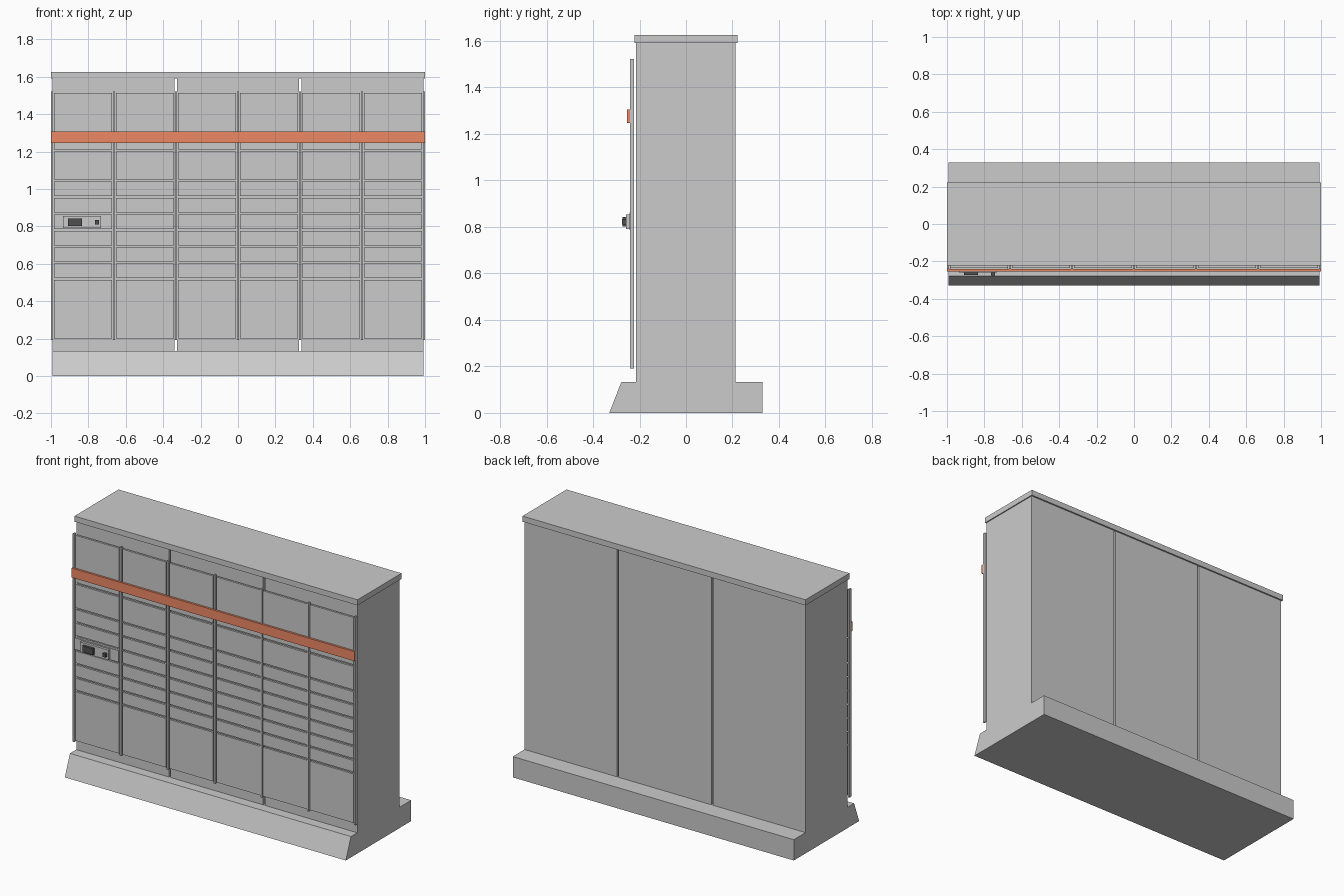
import bpy, bmesh

if "Cube" in bpy.data.objects:
    bpy.data.objects.remove(bpy.data.objects["Cube"])


def material(name, color):
    m = bpy.data.materials.new(name)
    m.diffuse_color = color
    m.use_nodes = True
    m.node_tree.nodes["Principled BSDF"].inputs["Base Color"].default_value = m.diffuse_color
    return m


def extrude_x(name, profile, x0, x1, mat=None):
    """Extrude a closed (y, z) profile from x0 to x1."""
    bm = bmesh.new()
    face = bm.faces.new([bm.verts.new((x0, y, z)) for y, z in profile])
    ext = bmesh.ops.extrude_face_region(bm, geom=[face])
    verts = [v for v in ext["geom"] if isinstance(v, bmesh.types.BMVert)]
    bmesh.ops.translate(bm, verts=verts, vec=(x1 - x0, 0, 0))
    bmesh.ops.recalc_face_normals(bm, faces=bm.faces)
    mesh = bpy.data.meshes.new(name)
    bm.to_mesh(mesh)
    bm.free()
    ob = bpy.data.objects.new(name, mesh)
    bpy.context.collection.objects.link(ob)
    if mat:
        mesh.materials.append(mat)
    return ob


def box(name, x, y, z, mat=None):
    return extrude_x(name, [(y[0], z[0]), (y[1], z[0]), (y[1], z[1]), (y[0], z[1])], x[0], x[1], mat)


orange = material("orange", (0.85, 0.25, 0.13, 1))
dark = material("dark", (0.08, 0.08, 0.08, 1))

# Plinth with sloped front
extrude_x("plinth", [(-0.33, 0), (0.33, 0), (0.33, 0.133), (-0.278, 0.133)], -0.993, 0.993)

# Three cabinets with narrow see-through gaps, and the roof slab
for i in range(3):
    cx = (i - 1) * 0.666
    box(f"cabinet_{i + 1}", (cx - 0.327, cx + 0.327), (-0.214, 0.212), (0.133, 1.59))
box("roof", (-1, 1), (-0.222, 0.222), (1.59, 1.626))

# Vertical rails between door columns
pitch = 0.3315
for i in range(7):
    x = (i - 3) * pitch
    box(f"rail_{i + 1}", (x - 0.0055, x + 0.0055), (-0.241, -0.223), (0.192, 1.522))

# Door grid: six columns, nine rows separated by thin gaps
seams = [0.195, 0.52, 0.606, 0.692, 0.78, 0.868, 0.957, 1.045, 1.206, 1.519]
for c in range(6):
    x = (c - 2.5) * pitch
    for r in range(9):
        box(f"door_{c + 1}_{r + 1}", (x - 0.154, x + 0.154), (-0.236, -0.223),
            (seams[r] + 0.006, seams[r + 1] - 0.006))

# Coloured band across the front
box("band", (-1, 1), (-0.253, -0.240), (1.246, 1.306), orange)

# Control console on the left column
box("console_back", (-0.984, -0.676), (-0.243, -0.234), (0.787, 0.861))
box("console_panel", (-0.936, -0.733), (-0.258, -0.242), (0.79, 0.854))
box("console_screen", (-0.908, -0.834), (-0.274, -0.257), (0.802, 0.842), dark)
box("console_reader", (-0.764, -0.744), (-0.276, -0.257), (0.811, 0.833), dark)
